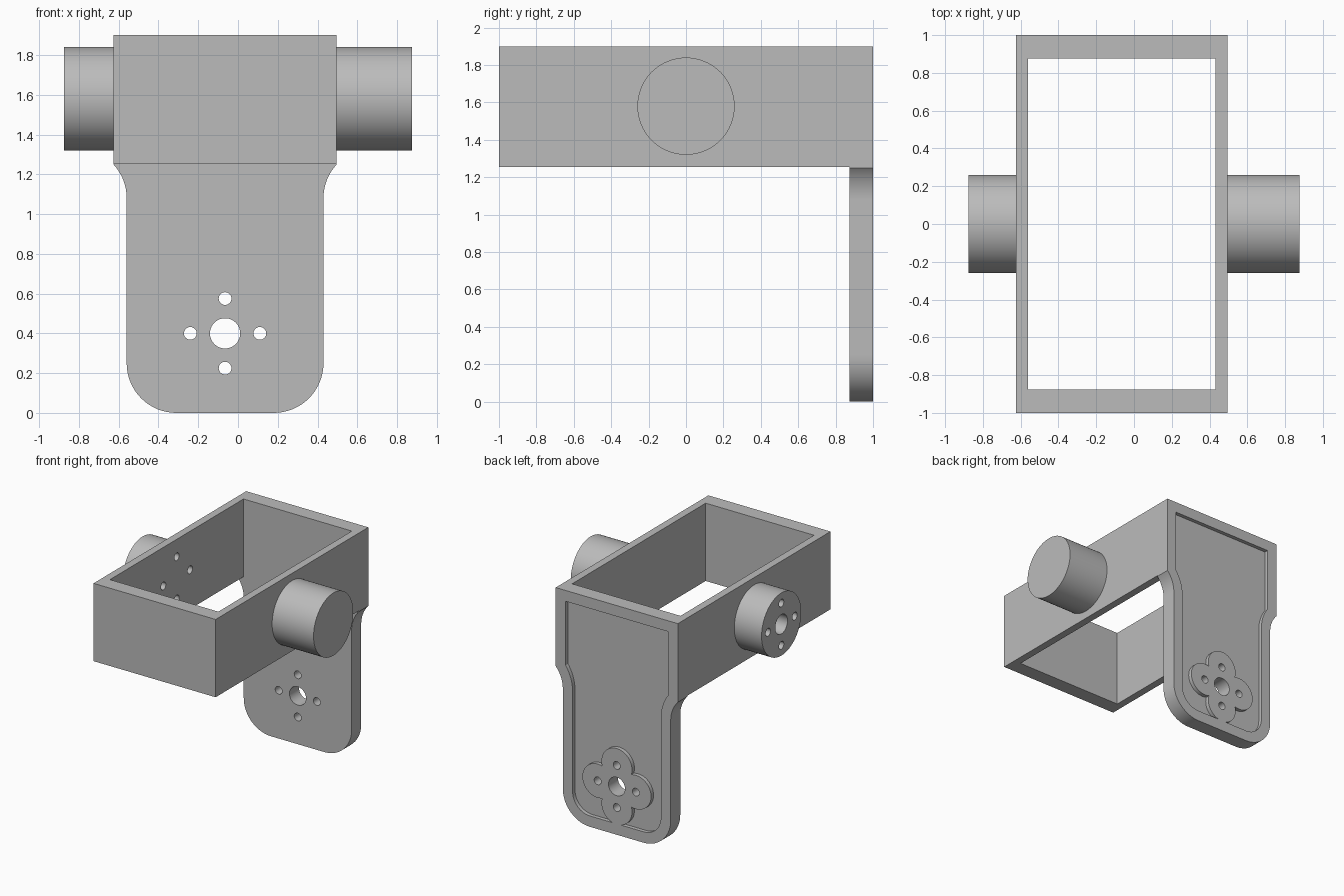
import bpy, bmesh
from math import sin, cos, pi, acos, radians

if "Cube" in bpy.data.objects:
    bpy.data.objects.remove(bpy.data.objects["Cube"])

grey = bpy.data.materials.new("plain grey")
grey.use_nodes = True
COLOUR = (0.5, 0.5, 0.5, 1)
grey.diffuse_color = COLOUR
grey.node_tree.nodes["Principled BSDF"].inputs["Base Color"].default_value = COLOUR

CX = -0.065          # middle of the bracket
BASE, TOP = 1.255, 1.9
HALF, WALL = 0.56, 0.063
PIVOT_Z, HUB_Z = 1.58, 0.40
SPREAD = 0.175       # screw distance from the hub centre


def arc(cx, cy, r, a0, a1, n=16):
    return [(cx + r * cos(a0 + (a1 - a0) * i / n),
             cy + r * sin(a0 + (a1 - a0) * i / n)) for i in range(n + 1)]


def circle(cx, cy, r, n=64):
    return arc(cx, cy, r, 0, 2 * pi, n)[:-1]


def prism(name, pts, axis, lo, hi):
    """Extrude a 2D outline along one axis."""
    place = {"X": lambda u, v, d: (d, u, v),
             "Y": lambda u, v, d: (u, d, v),
             "Z": lambda u, v, d: (u, v, d)}[axis]
    bm = bmesh.new()
    ends = [[bm.verts.new(place(u, v, d)) for u, v in pts] for d in (lo, hi)]
    for ring in ends:
        bm.faces.new(ring)
    for i in range(len(pts)):
        j = (i + 1) % len(pts)
        bm.faces.new((ends[0][i], ends[0][j], ends[1][j], ends[1][i]))
    bmesh.ops.recalc_face_normals(bm, faces=bm.faces)
    mesh = bpy.data.meshes.new(name)
    bm.to_mesh(mesh)
    bm.free()
    mesh.materials.append(grey)
    obj = bpy.data.objects.new(name, mesh)
    bpy.context.collection.objects.link(obj)
    return obj


def select(obj):
    bpy.ops.object.select_all(action="DESELECT")
    obj.select_set(True)
    bpy.context.view_layer.objects.active = obj


def cut(obj, cutter):
    """Subtract a cutter and discard it."""
    mod = obj.modifiers.new("cut", "BOOLEAN")
    mod.operation, mod.solver, mod.object = "DIFFERENCE", "EXACT", cutter
    select(obj)
    bpy.ops.object.modifier_apply(modifier=mod.name)
    bpy.data.objects.remove(cutter)


def plate_outline(inset):
    """Rounded tongue flaring into the wide top, offset inwards by inset."""
    wide, narrow = HALF - inset, 0.495 - inset
    r, flare = 0.25 - inset, 0.25 + inset
    right = arc(narrow - r, 0.25, r, -pi / 2, 0)
    sweep = acos(1 - (wide - narrow) / flare)
    right += arc(narrow + flare, 1.08, flare, pi, pi - sweep)
    right.append((wide, TOP - inset))
    left = [(-x, z) for x, z in reversed(right)]
    return [(CX + x, z) for x, z in right + left]


def around(u, v):
    return [(u + SPREAD, v), (u - SPREAD, v), (u, v + SPREAD), (u, v - SPREAD)]


# Back plate: sunken panel that leaves a four-lobed boss standing
back_plate = prism("back_plate", plate_outline(0), "Y", 0.875, 1)
recess = prism("recess_cutter", plate_outline(0.09), "Y", 0.968, 1.1)
for u, v in around(CX, HUB_Z):
    cut(recess, prism("lobe", circle(u, v, 0.14), "Y", 0.9, 1.2))
cut(back_plate, recess)
cut(back_plate, prism("bore", circle(CX, HUB_Z, 0.076), "Y", 0.8, 1.2))
for u, v in around(CX, HUB_Z):
    cut(back_plate, prism("screw", circle(u, v, 0.032, 32), "Y", 0.8, 1.2))

# Frame: front wall and both side walls
xo, xi = HALF, HALF - WALL
frame = prism("frame", [(CX + x, y) for x, y in (
    (-xo, -1), (xo, -1), (xo, 0.875), (xi, 0.875),
    (xi, -0.875), (-xi, -0.875), (-xi, 0.875), (-xo, 0.875))], "Z", BASE, TOP)

# Side pivots: a plain one, and a drilled one
plain_pivot = prism("plain_pivot", circle(0, PIVOT_Z, 0.26), "X", CX + HALF, 0.875)
drilled_pivot = prism("drilled_pivot", circle(0, PIVOT_Z, 0.26), "X", -0.875, CX - HALF)
cut(drilled_pivot, prism("bore", circle(0, PIVOT_Z, 0.08), "X", -1, -0.5))
for part in (drilled_pivot, frame):
    for u, v in around(0, PIVOT_Z):
        cut(part, prism("screw", circle(u, v, 0.032, 32), "X", -1, -0.4))

for part in (back_plate, frame, plain_pivot, drilled_pivot):
    select(part)
    bpy.ops.object.shade_smooth_by_angle(angle=radians(30))
